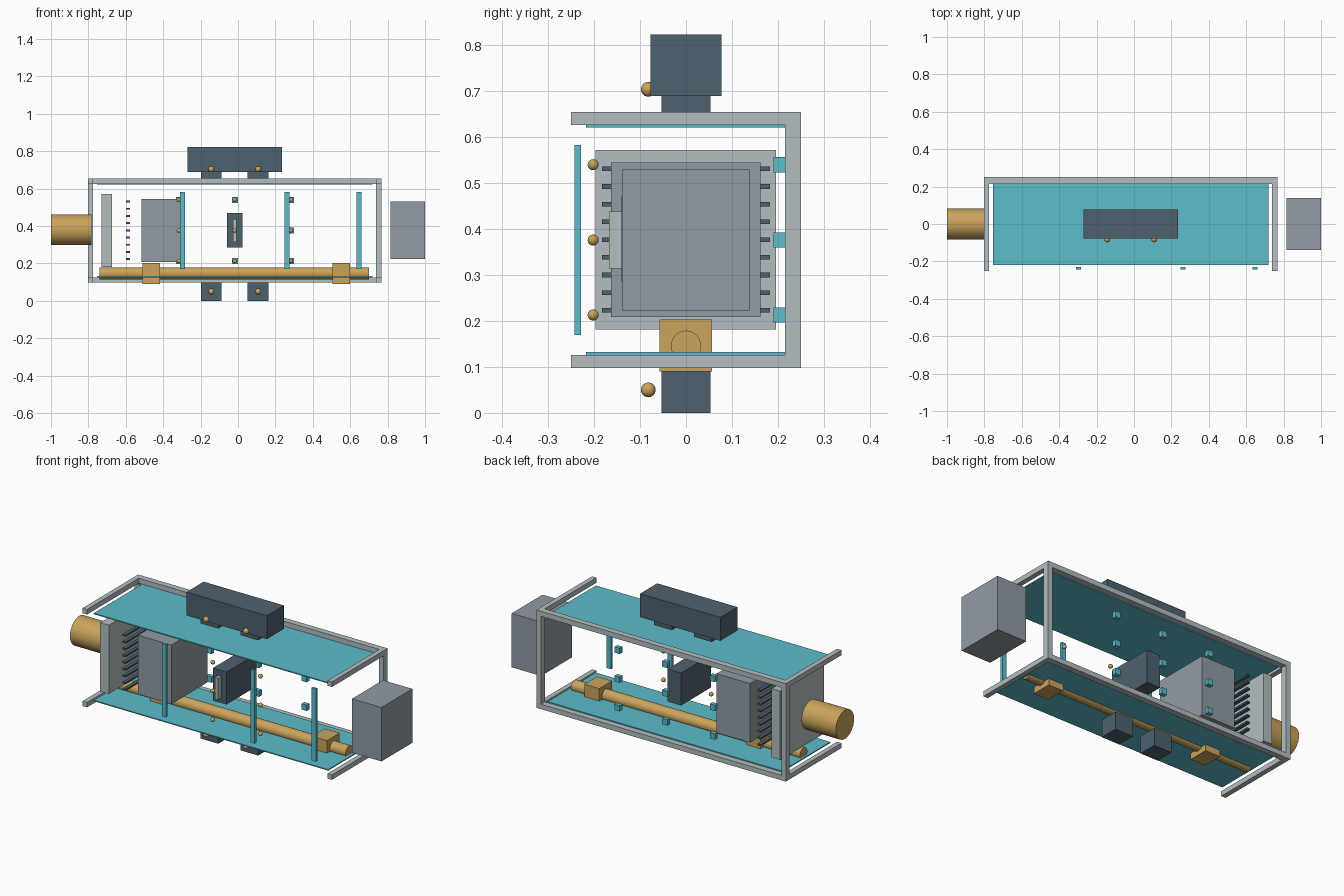
import bpy
from math import radians

cube = bpy.data.objects.get("Cube")
if cube:
    bpy.data.objects.remove(cube, do_unlink=True)


def material(name, rgb):
    """Flat material from 0-255 display values, converted to linear."""
    col = [((c / 255 + 0.055) / 1.055) ** 2.4 for c in rgb] + [1]
    m = bpy.data.materials.new(name)
    m.use_nodes = True
    m.diffuse_color = col
    m.node_tree.nodes["Principled BSDF"].inputs["Base Color"].default_value = col
    return m


teal = material("teal", (93, 188, 204))
silver = material("light grey", (180, 190, 194))
steel = material("mid grey", (144, 156, 164))
slate = material("dark slate", (78, 98, 110))
brass = material("brass", (202, 164, 92))


def finish(name, mat):
    ob = bpy.context.object
    ob.name = name
    ob.data.materials.append(mat)
    return ob


def box(name, mat, x, y, z):
    """Box spanning the given (low, high) ranges."""
    spans = (x, y, z)
    bpy.ops.mesh.primitive_cube_add(size=1, location=[(a + b) / 2 for a, b in spans])
    ob = finish(name, mat)
    ob.scale = [b - a for a, b in spans]
    bpy.ops.object.transform_apply(location=False, rotation=False, scale=True)
    return ob


def rod(name, mat, x, z, radius):
    """Cylinder lying along x."""
    bpy.ops.mesh.primitive_cylinder_add(
        vertices=32, radius=radius, depth=x[1] - x[0],
        location=((x[0] + x[1]) / 2, 0, z), rotation=(0, radians(90), 0))
    bpy.ops.object.shade_smooth_by_angle(angle=radians(30))
    return finish(name, mat)


def ball(name, mat, loc, radius):
    bpy.ops.mesh.primitive_uv_sphere_add(segments=20, ring_count=12, radius=radius, location=loc)
    bpy.ops.object.shade_smooth()
    return finish(name, mat)


def around(c, half):
    return (c - half, c + half)


# Open-fronted frame: side rails, back rails and back posts
ends = {"right": (-0.803, -0.775), "left": (0.738, 0.766)}
levels = {"lower": (0.098, 0.126), "upper": (0.626, 0.655)}
for level, z in levels.items():
    for side, x in ends.items():
        box(f"{level}_{side}_rail", silver, x, (-0.25, 0.25), z)
    box(f"{level}_back_rail", silver, (-0.775, 0.738), (0.215, 0.25), z)
for side, x in ends.items():
    box(f"{side}_back_post", silver, x, (0.215, 0.25), (0.126, 0.626))

# Floor and ceiling panels
box("floor_panel", teal, (-0.755, 0.72), (-0.218, 0.215), (0.126, 0.132))
box("ceiling_panel", teal, (-0.755, 0.72), (-0.218, 0.215), (0.621, 0.627))

# Roof unit, its mounts, and the feet below, each with a knob in front
box("roof_unit", slate, (-0.27, 0.235), (-0.077, 0.077), (0.69, 0.823))
for i, x in enumerate((-0.143, 0.108)):
    box(f"roof_mount_{i}", slate, around(x, 0.056), (-0.053, 0.053), (0.655, 0.69))
    box(f"foot_{i}", slate, around(x, 0.056), (-0.053, 0.053), (0, 0.099))
    ball(f"roof_knob_{i}", brass, (x, -0.082, 0.704), 0.016)
    ball(f"foot_knob_{i}", brass, (x, -0.082, 0.05), 0.016)

# Motor and end box outside the frame
rod("motor", brass, (-1, -0.784), 0.38, 0.082)
box("end_box", steel, (0.815, 1), (-0.139, 0.138), (0.223, 0.53))

# End plate, row of fins and main block
box("end_plate", silver, (-0.73, -0.675), (-0.197, 0.196), (0.181, 0.572))
for i in range(9):
    box(f"fin_{i}", slate, (-0.598, -0.578), (-0.183, 0.183), around(0.223 + i * 0.0385, 0.005))
box("main_block", steel, (-0.515, -0.305), (-0.163, 0.162), (0.209, 0.545))

# Central unit with a light strip on its front
box("central_unit", slate, (-0.06, 0.025), (-0.14, 0.13), (0.286, 0.471))
box("central_strip", silver, (-0.027, -0.007), (-0.168, -0.14), (0.314, 0.438))

# Shaft and its two bearing blocks
rod("shaft", brass, (-0.74, 0.70), 0.146, 0.033)
for i, x in enumerate((-0.463, 0.553)):
    box(f"bearing_{i}", brass, around(x, 0.047), (-0.058, 0.057), (0.09, 0.203))

# Grid of beads at the front and blocks at the back
for i, x in enumerate((-0.316, -0.017, 0.283)):
    for j, z in enumerate((0.213, 0.376, 0.54)):
        ball(f"bead_{i}_{j}", brass, (x, -0.202, z), 0.012)
        box(f"back_block_{i}_{j}", teal, around(x, 0.016), (0.19, 0.215), around(z, 0.0165))

# Upright front strips
for i, x in enumerate((-0.296, 0.262, 0.646)):
    box(f"front_strip_{i}", teal, around(x, 0.0135), (-0.243, -0.229), (0.17, 0.583))
